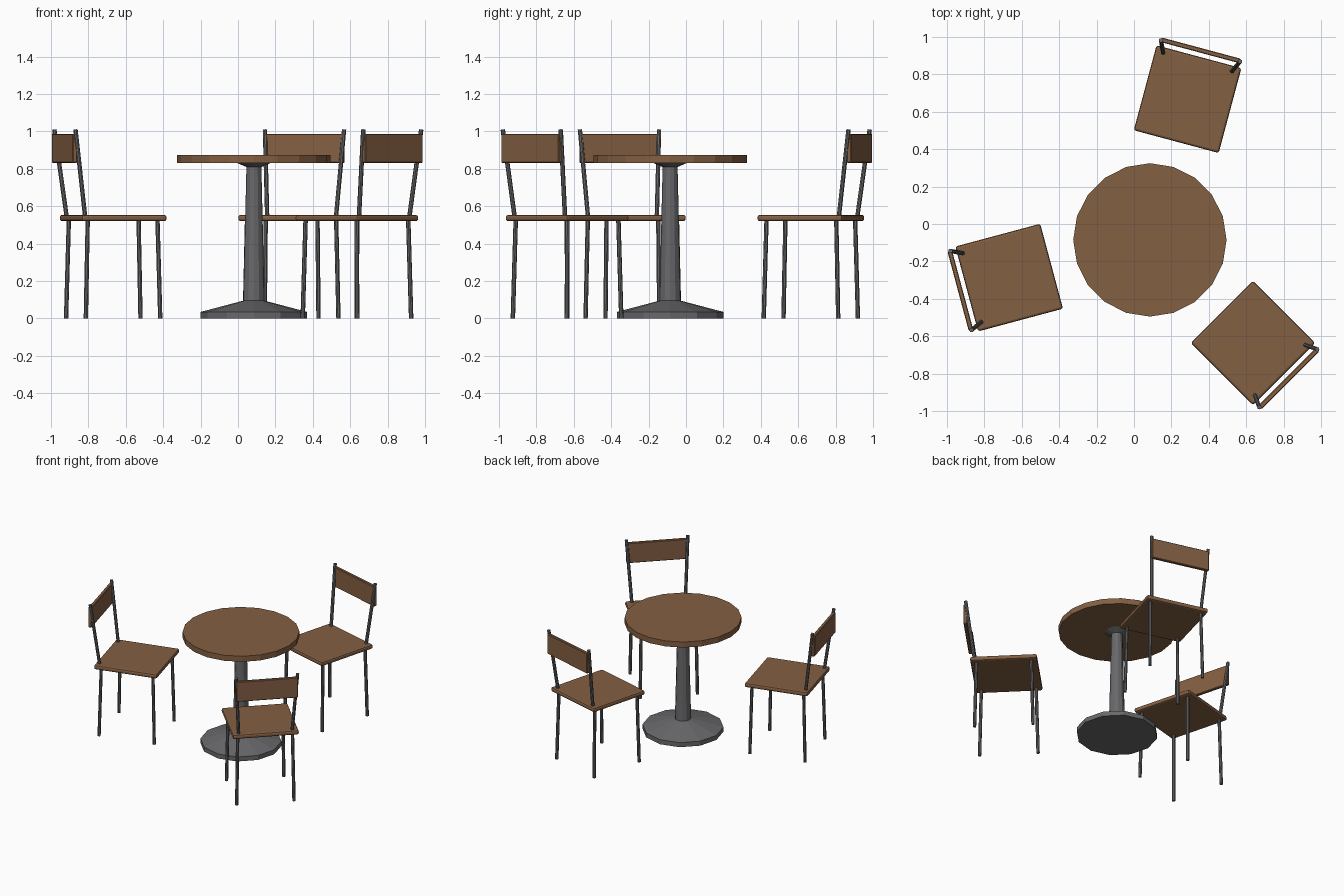
import bpy, bmesh, math
from mathutils import Vector, Matrix

if "Cube" in bpy.data.objects:
    bpy.data.objects.remove(bpy.data.objects["Cube"])

CENTRE = Vector((0.085, -0.085, 0))


def material(name, rgb):
    m = bpy.data.materials.new(name)
    m.diffuse_color = (*rgb, 1)
    m.use_nodes = True
    m.node_tree.nodes["Principled BSDF"].inputs["Base Color"].default_value = m.diffuse_color
    return m


WOOD = material("brown wood", (0.23, 0.115, 0.055))
METAL = material("dark grey metal", (0.14, 0.14, 0.147))


def finish(name, bm, mat, matrix):
    bmesh.ops.recalc_face_normals(bm, faces=bm.faces)
    me = bpy.data.meshes.new(name)
    bm.to_mesh(me)
    bm.free()
    me.materials.append(mat)
    ob = bpy.data.objects.new(name, me)
    ob.matrix_world = matrix
    bpy.context.collection.objects.link(ob)
    return ob


def lathe(name, profile, sides, mat, matrix):
    """Closed turned solid from (radius, z) pairs."""
    bm = bmesh.new()
    rings = []
    for r, z in profile:
        rings.append([bm.verts.new((r * math.cos(2 * math.pi * i / sides),
                                    r * math.sin(2 * math.pi * i / sides), z))
                      for i in range(sides)])
    for a, b in zip(rings, rings[1:]):
        for i in range(sides):
            j = (i + 1) % sides
            bm.faces.new((a[i], a[j], b[j], b[i]))
    bm.faces.new(rings[0])
    bm.faces.new(rings[-1])
    return finish(name, bm, mat, matrix)


def rod(name, start, end, radius, mat, matrix):
    start, end = Vector(start), Vector(end)
    d = end - start
    bm = bmesh.new()
    bmesh.ops.create_cone(bm, cap_ends=True, segments=8, radius1=radius,
                          radius2=radius, depth=d.length)
    turn = Vector((0, 0, 1)).rotation_difference(d).to_matrix().to_4x4()
    bm.transform(Matrix.Translation((start + end) / 2) @ turn)
    return finish(name, bm, mat, matrix)


def board(name, size, pos, bevel, segments, mat, matrix):
    bm = bmesh.new()
    bmesh.ops.create_cube(bm, size=1)
    bm.transform(Matrix.Translation(pos) @ Matrix.Diagonal((*size, 1)))
    bmesh.ops.bevel(bm, geom=bm.edges[:], offset=bevel, segments=segments,
                    profile=0.5, affect='EDGES')
    return finish(name, bm, mat, matrix)


# Table
place = Matrix.Translation(CENTRE)
lathe("table_top", [(0.41, 0.83), (0.41, 0.873)], 20, WOOD, place)
lathe("table_pedestal",
      [(0.285, 0), (0.285, 0.035), (0.057, 0.095), (0.04, 0.81), (0.09, 0.831)],
      12, METAL, place)

# Chairs: local +x points away from the table
for angle in (75, 195, 315):
    m = (place @ Matrix.Rotation(math.radians(angle), 4, 'Z')
         @ Matrix.Translation((0.779, 0, 0)))
    board("seat", (0.47, 0.47, 0.034), (0, 0, 0.537), 0.012, 2, WOOD, m)
    board("backrest", (0.025, 0.436, 0.155), (0.27, 0, 0.909), 0.004, 1, WOOD, m)
    for s in (-1, 1):
        rod("back_post", (0.205, s * 0.19, 0.535), (0.267, s * 0.219, 1.01),
            0.012, METAL, m)
        for name, f in (("front_leg", -1), ("back_leg", 1)):
            rod(name, (f * 0.206, s * 0.204, 0), (f * 0.193, s * 0.195, 0.53),
                0.012, METAL, m)
